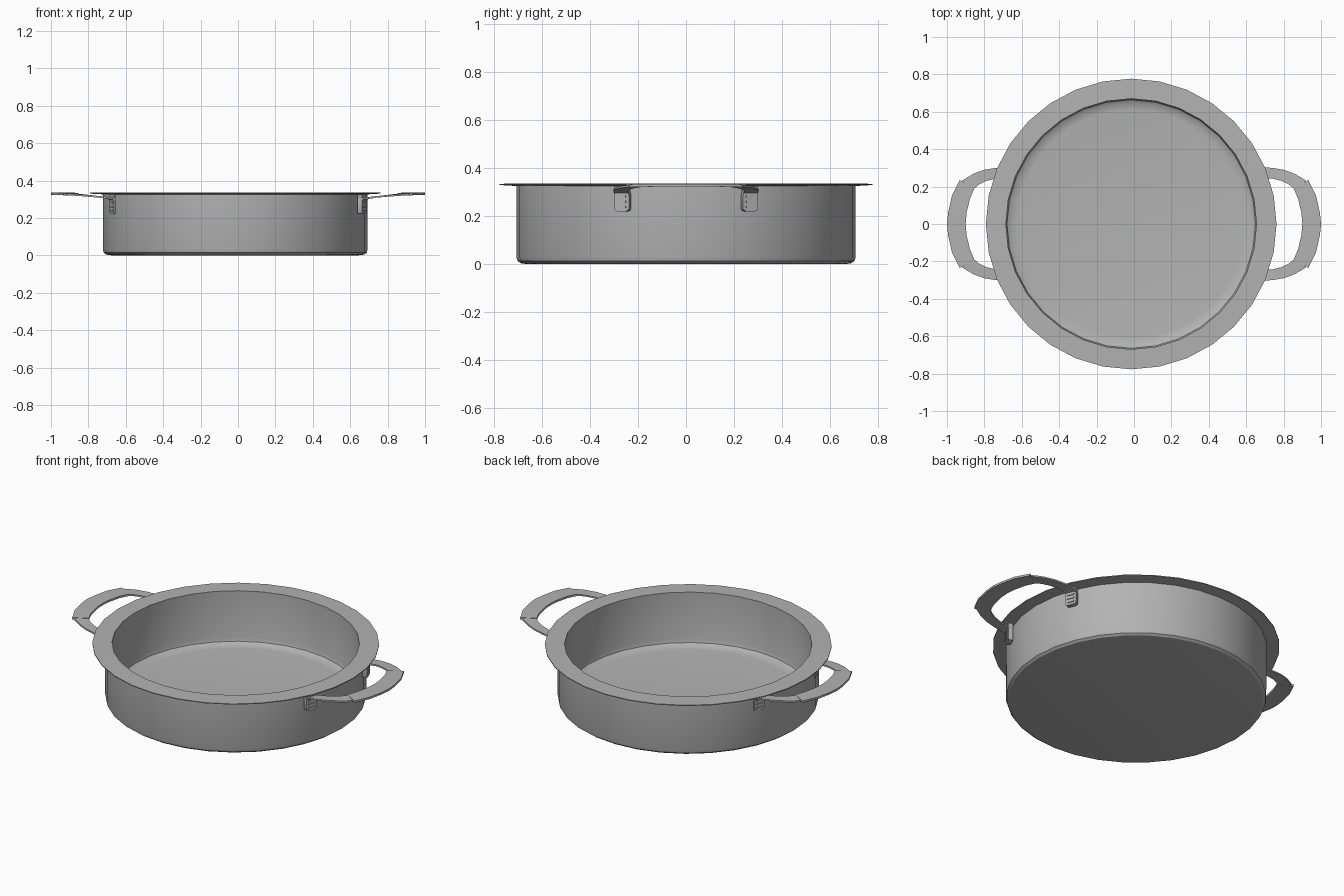
import bpy, bmesh, math
from mathutils import Matrix, Vector

if "Cube" in bpy.data.objects:
    bpy.data.objects.remove(bpy.data.objects["Cube"])

steel = bpy.data.materials.new("brushed_steel_grey")
steel.diffuse_color = (0.45, 0.45, 0.45, 1)
steel.use_nodes = True
steel.node_tree.nodes["Principled BSDF"].inputs["Base Color"].default_value = steel.diffuse_color
CX = -0.015  # pan centre


def add_object(name, bm, smooth=30):
    bmesh.ops.recalc_face_normals(bm, faces=bm.faces)
    mesh = bpy.data.meshes.new(name)
    bm.to_mesh(mesh)
    bm.free()
    mesh.materials.append(steel)
    obj = bpy.data.objects.new(name, mesh)
    bpy.context.collection.objects.link(obj)
    bpy.ops.object.select_all(action='DESELECT')
    obj.select_set(True)
    bpy.context.view_layer.objects.active = obj
    bpy.ops.object.shade_smooth_by_angle(angle=math.radians(smooth))
    return obj


# Pan: one lathed profile for base, wall, flat rim and inside
profile = [(0, 0), (0.66, 0), (0.69, 0.004), (0.703, 0.014), (0.7075, 0.03),
           (0.7075, 0.326), (0.777, 0.33), (0.777, 0.335), (0.67, 0.337),
           (0.67, 0.06), (0.664, 0.038), (0.645, 0.026), (0.61, 0.022), (0, 0.022)]
bm = bmesh.new()
verts = [bm.verts.new((r, 0, z)) for r, z in profile]
edges = [bm.edges.new(pair) for pair in zip(verts, verts[1:])]
bmesh.ops.spin(bm, geom=verts + edges, axis=(0, 0, 1), cent=(0, 0, 0),
               angle=math.tau, steps=32)
bmesh.ops.remove_doubles(bm, verts=bm.verts, dist=0.0005)
bmesh.ops.translate(bm, verts=bm.verts, vec=(CX, 0, 0))
add_object("pan", bm)


def strip(name, stations, side, thick):
    """Flat bar through (inner xy, outer xy, top z) stations."""
    bm = bmesh.new()
    rings = []
    for (ix, iy), (ox, oy), z in stations:
        pts = [(ix, iy, z), (ox, oy, z), (ox, oy, z - thick), (ix, iy, z - thick)]
        rings.append([bm.verts.new((x * side, y, h)) for x, y, h in pts])
    for a, b in zip(rings, rings[1:]):
        for i in range(4):
            j = (i + 1) % 4
            bm.faces.new((a[i], a[j], b[j], b[i]))
    bm.faces.new(rings[0])
    bm.faces.new(rings[-1][::-1])
    return add_object(name, bm)


def flip_y(stations):
    return [((i[0], -i[1]), (o[0], -o[1]), z) for i, o, z in stations]


arm = [((0.675, 0.238), (0.65, 0.298), 0.302),
       ((0.70, 0.242), (0.69, 0.303), 0.311),
       ((0.74, 0.243), (0.74, 0.30), 0.317),
       ((0.79, 0.23), (0.80, 0.29), 0.322),
       ((0.83, 0.21), (0.86, 0.268), 0.327),
       ((0.865, 0.18), (0.92, 0.232), 0.331)]
grip_half = [((0.855, 0.187), (0.932, 0.235), 0.333),
             ((0.877, 0.135), (0.974, 0.15), 0.335),
             ((0.895, 0.06), (0.994, 0.06), 0.335)]
grip = grip_half + [((0.9, 0), (1.0, 0), 0.335)] + flip_y(grip_half)[::-1]


def bracket(name, side, end):
    """Wall tab with a rounded foot, a neck and three raised ribs."""
    bm = bmesh.new()
    # outline as (sideways, height)
    right = [(0.018, 0.22), (0.029, 0.224), (0.033, 0.234), (0.033, 0.288),
             (0.028, 0.305), (0.033, 0.325)]
    outline = right + [(-u, z) for u, z in reversed(right)]
    face = bm.faces.new([bm.verts.new((0.008, u, z)) for u, z in outline])
    back = bmesh.ops.extrude_face_region(bm, geom=[face])
    moved = [v for v in back['geom'] if isinstance(v, bmesh.types.BMVert)]
    bmesh.ops.translate(bm, verts=moved, vec=(-0.026, 0, 0))
    # raised ribs
    for z in (0.238, 0.26, 0.282):
        bmesh.ops.create_cube(bm, size=1, matrix=Matrix.Translation((0.008, 0, z))
                              @ Matrix.Diagonal((0.01, 0.04, 0.009, 1)))
    turn = math.atan2(end * 0.265, side * 0.66)
    place = Matrix.Translation(Vector((side * 0.667, end * 0.266, 0)))
    bmesh.ops.transform(bm, matrix=place @ Matrix.Rotation(turn, 4, 'Z'),
                        verts=bm.verts)
    add_object(name, bm)


# Two handles, each with a grip, two arms and two wall brackets
for side, label in ((1, "right"), (-1, "left")):
    strip(label + "_grip", grip, side, 0.012)
    for end, place in ((1, "back"), (-1, "front")):
        strip(f"{label}_{place}_arm", arm if end > 0 else flip_y(arm), side, 0.009)
        bracket(f"{label}_{place}_bracket", side, end)
